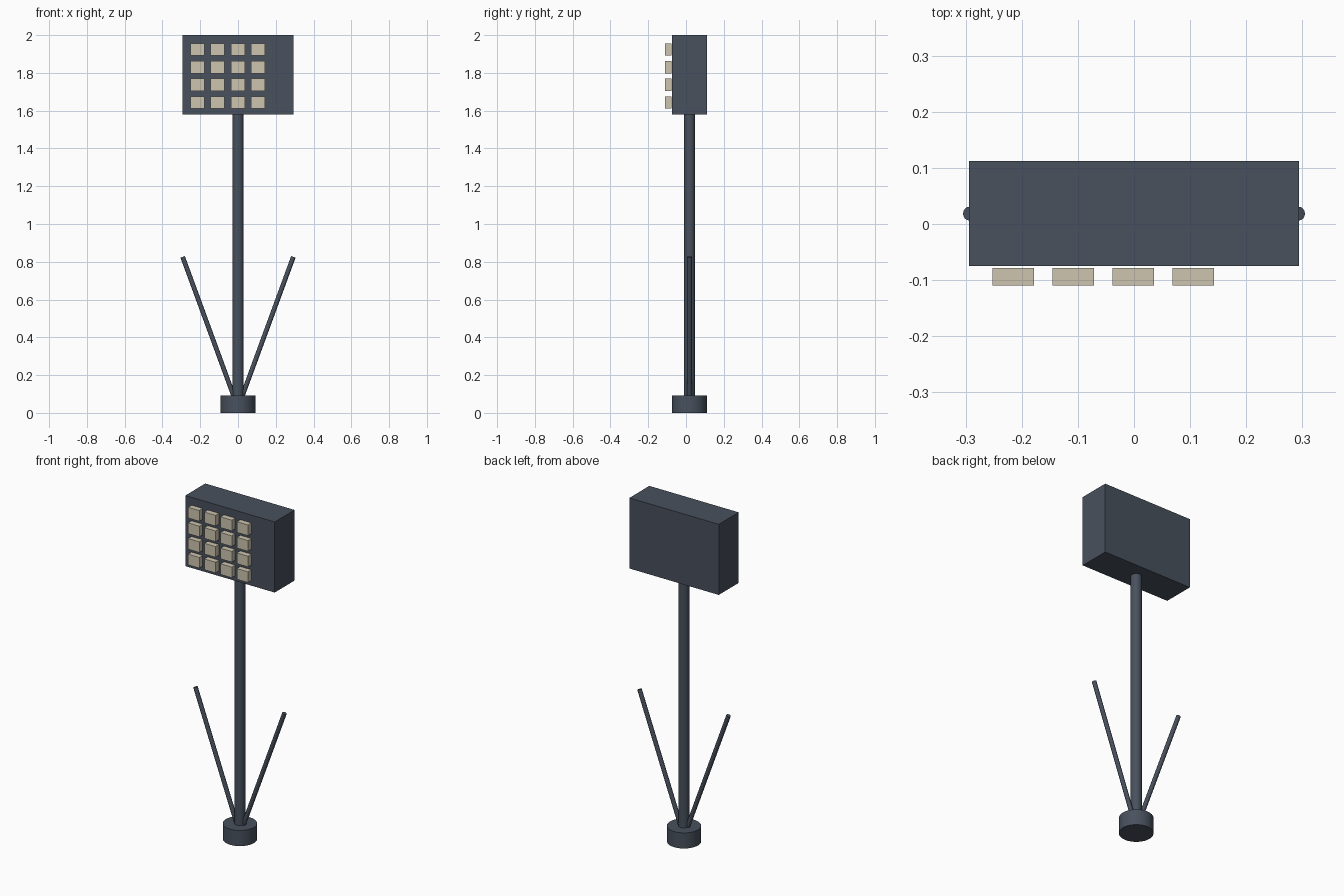
import bpy, math
from mathutils import Vector

if "Cube" in bpy.data.objects:
    bpy.data.objects.remove(bpy.data.objects["Cube"])

CY = 0.0185  # depth of the mast axis


def material(name, rgb):
    m = bpy.data.materials.new(name)
    m.diffuse_color = (*rgb, 1)
    m.use_nodes = True
    m.node_tree.nodes["Principled BSDF"].inputs["Base Color"].default_value = m.diffuse_color
    return m


slate = material("dark slate", (0.065, 0.082, 0.11))
cream = material("warm cream", (0.62, 0.56, 0.43))


def box(name, lo, hi, mat):
    lo, hi = Vector(lo), Vector(hi)
    bpy.ops.mesh.primitive_cube_add(size=1, location=(lo + hi) / 2)
    ob = bpy.context.object
    ob.name = name
    ob.scale = hi - lo
    bpy.ops.object.transform_apply(location=False, rotation=False, scale=True)
    ob.data.materials.append(mat)
    return ob


def rod(name, start, end, radius, sides, mat):
    start, end = Vector(start), Vector(end)
    axis = end - start
    bpy.ops.mesh.primitive_cylinder_add(vertices=sides, radius=radius,
                                        depth=axis.length, location=(start + end) / 2)
    ob = bpy.context.object
    ob.name = name
    ob.rotation_euler = axis.to_track_quat('Z', 'Y').to_euler()
    bpy.ops.object.shade_smooth_by_angle(angle=math.radians(35))
    ob.data.materials.append(mat)
    return ob


# Foot and mast
rod("base", (0, CY, 0), (0, CY, 0.093), 0.0925, 32, slate)
rod("mast", (0, CY, 0.093), (0, CY, 1.58), 0.03, 24, slate)

# Pair of braces splayed outward from the foot
for side, label in ((-1, "left"), (1, "right")):
    rod(label + "_brace", (side * 0.012, CY, 0.06),
        (side * 0.293, CY, 0.826), 0.0125, 16, slate)

# Lamp housing
box("lamp_housing", (-0.294, -0.075, 1.58), (0.294, 0.112, 2.0), slate)

# Four by four grid of lamps, just in front of the housing
for row in range(4):
    for col in range(4):
        x = -0.215 + 0.107 * col
        z = 1.644 + 0.093 * row
        box(f"lamp_{row + 1}_{col + 1}", (x - 0.037, -0.11, z - 0.032),
            (x + 0.037, -0.078, z + 0.032), cream)
